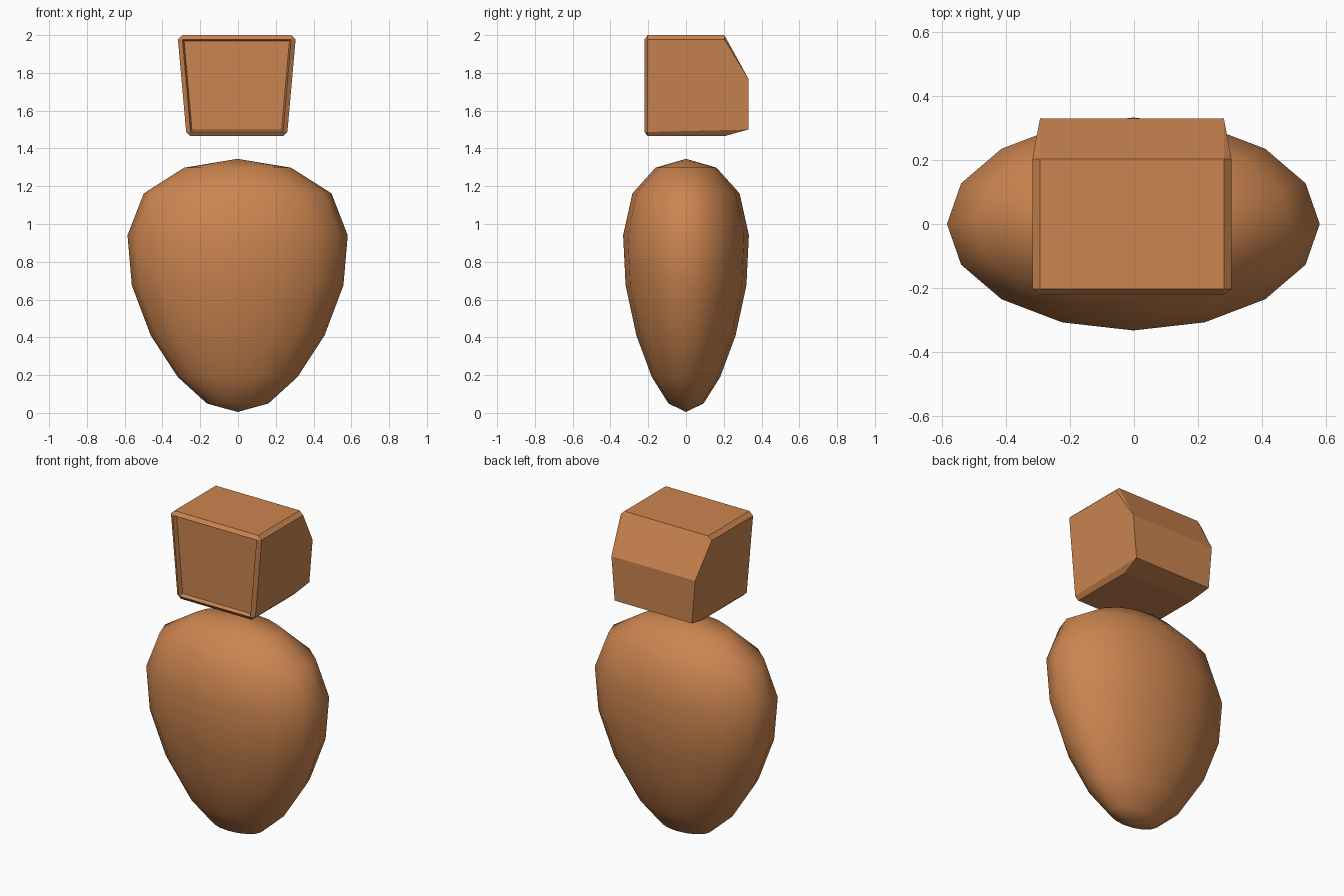
import bpy, bmesh, math

if "Cube" in bpy.data.objects:
    bpy.data.objects.remove(bpy.data.objects["Cube"])

clay = bpy.data.materials.new("clay_brown")
clay.diffuse_color = (0.60, 0.235, 0.08, 1)
clay.use_nodes = True
clay.node_tree.nodes["Principled BSDF"].inputs["Base Color"].default_value = clay.diffuse_color


def finish(bm, name):
    bmesh.ops.recalc_face_normals(bm, faces=bm.faces)
    mesh = bpy.data.meshes.new(name)
    bm.to_mesh(mesh)
    bm.free()
    mesh.materials.append(clay)
    obj = bpy.data.objects.new(name, mesh)
    bpy.context.collection.objects.link(obj)
    return obj


# Torso: flattened egg, sphere rings moved onto a (half width, height) profile
profile = [(0, 1.345), (0.283, 1.298), (0.497, 1.162), (0.583, 0.94), (0.56, 0.675),
           (0.46, 0.41), (0.317, 0.19), (0.163, 0.05), (0, 0.005)]
bm = bmesh.new()
bmesh.ops.create_uvsphere(bm, u_segments=16, v_segments=8, radius=1)
for v in bm.verts:
    ring = round(math.acos(max(-1, min(1, v.co.z))) * 8 / math.pi)
    half, z = profile[ring]
    a = math.atan2(v.co.y, v.co.x)
    v.co = (half * math.cos(a) - 0.002, half * 0.571 * math.sin(a), z)
for f in bm.faces:
    f.smooth = True
finish(bm, "torso")

# Head: tapered chamfered block, mirrored corner points wrapped by a hull
CX = -0.0065
section = [(0.2875, 2.0), (0.3115, 1.977), (0.268, 1.487), (0.244, 1.465)]
corners = [(x, -0.203, z) for x, z in section]
corners += [(x, 0.203, z) for x, z in section]
corners += [(0.2875, -0.22, 1.977), (0.245, -0.22, 1.488)]   # front rim
corners += [(0.2875, 0.33, 1.77), (0.265, 0.33, 1.50)]       # back panel
bm = bmesh.new()
for x, y, z in corners:
    for side in (-1, 1):
        bm.verts.new((CX + side * x, y, z))
bmesh.ops.convex_hull(bm, input=bm.verts[:])
bmesh.ops.dissolve_limit(bm, angle_limit=math.radians(6), verts=bm.verts[:], edges=bm.edges[:])
bmesh.ops.recalc_face_normals(bm, faces=bm.faces)

# Recessed face panel at the front
front = [f for f in bm.faces if f.normal.y < -0.99]
bmesh.ops.inset_individual(bm, faces=front, thickness=0.012, depth=-0.025)
finish(bm, "head")
